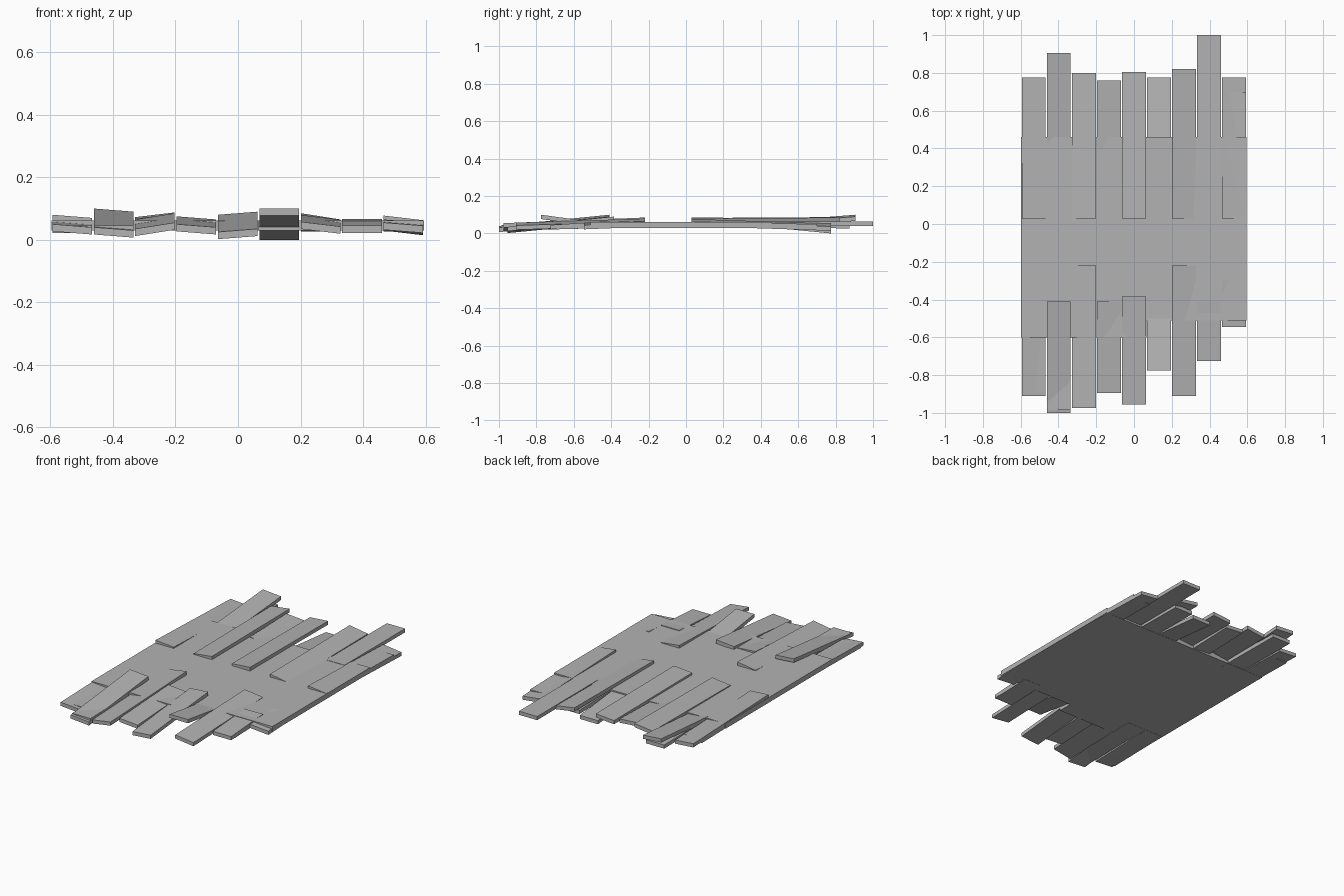
import bpy, bmesh
from mathutils import Vector

cube = bpy.data.objects.get("Cube")
if cube:
    bpy.data.objects.remove(cube, do_unlink=True)

# Single worn grey wood colour
GREY = (0.45, 0.45, 0.45, 1)
wood = bpy.data.materials.new("grey_wood")
wood.use_nodes = True
wood.diffuse_color = GREY
wood.node_tree.nodes["Principled BSDF"].inputs["Base Color"].default_value = GREY

PITCH = 0.1325
GAP = 0.003
LEFT = -0.597


def board(name, x0, x1, y0, y1, z0, z1, roll=0, thick=0.023):
    """Box whose top runs from height z0 at y0 to z1 at y1, rolled across x."""
    bm = bmesh.new()
    bmesh.ops.create_cube(bm, size=1)
    for v in bm.verts:
        u, t, h = v.co + Vector((0.5, 0.5, 0.5))
        top = z0 + (z1 - z0) * t + roll * (u - 0.5)
        v.co = (x0 + (x1 - x0) * u, y0 + (y1 - y0) * t, top - thick * (1 - h))
    if y1 < y0:
        bmesh.ops.reverse_faces(bm, faces=bm.faces)
    mesh = bpy.data.meshes.new(name)
    bm.to_mesh(mesh)
    bm.free()
    mesh.materials.append(wood)
    obj = bpy.data.objects.new(name, mesh)
    bpy.context.collection.objects.link(obj)


def plank(name, column, *shape):
    x = LEFT + column * PITCH
    board(f"{name}_{column + 1}", x + GAP, x + PITCH - GAP, *shape)


# Flat deck, stepped at its front edge
board("deck_right", LEFT, 0.065, -0.6, 0.46, 0.062, 0.062, 0, 0.032)
board("deck_left", 0.065, 0.595, -0.51, 0.46, 0.062, 0.062, 0, 0.032)

# Loose planks: inner y, outer y, inner top, outer top, roll
front_planks = [
    (-0.5, -0.91, 0.055, 0.045, -0.01),
    (-0.41, -1.0, 0.095, 0.035, -0.01),
    (-0.22, -0.975, 0.075, 0.045, 0.02),
    (-0.41, -0.895, 0.07, 0.045, -0.01),
    (-0.385, -0.955, 0.085, 0.03, 0.01),
    (-0.45, -0.775, 0.055, 0.1, 0),
    (-0.22, -0.91, 0.072, 0.05, -0.015),
    (-0.41, -0.725, 0.066, 0.045, 0),
    (-0.3, -0.545, 0.06, 0.05, -0.01),
]
back_planks = [
    (0.03, 0.775, 0.075, 0.05, -0.01),
    (0.4, 0.905, 0.055, 0.095, -0.01),
    (0.03, 0.8, 0.075, 0.08, 0.015),
    (0.4, 0.76, 0.06, 0.07, -0.01),
    (0.03, 0.805, 0.08, 0.075, 0.01),
    (0.4, 0.775, 0.06, 0.023, 0),
    (0.03, 0.82, 0.07, 0.075, -0.02),
    (0.4, 1.0, 0.064, 0.064, 0),
    (0.03, 0.775, 0.07, 0.045, -0.015),
]
for i, (front, back) in enumerate(zip(front_planks, back_planks)):
    plank("front_plank", i, *front)
    plank("back_plank", i, *back)

# Lower planks showing beneath the loose ones
for i, end in {0: -0.885, 1: -0.985, 7: -0.69}.items():
    plank("front_under_plank", i, -0.45, end, 0.052, 0.045)
for i, end in {0: 0.69, 1: 0.875, 6: 0.77, 8: 0.7}.items():
    plank("back_under_plank", i, 0.4, end, 0.055, 0.05)
